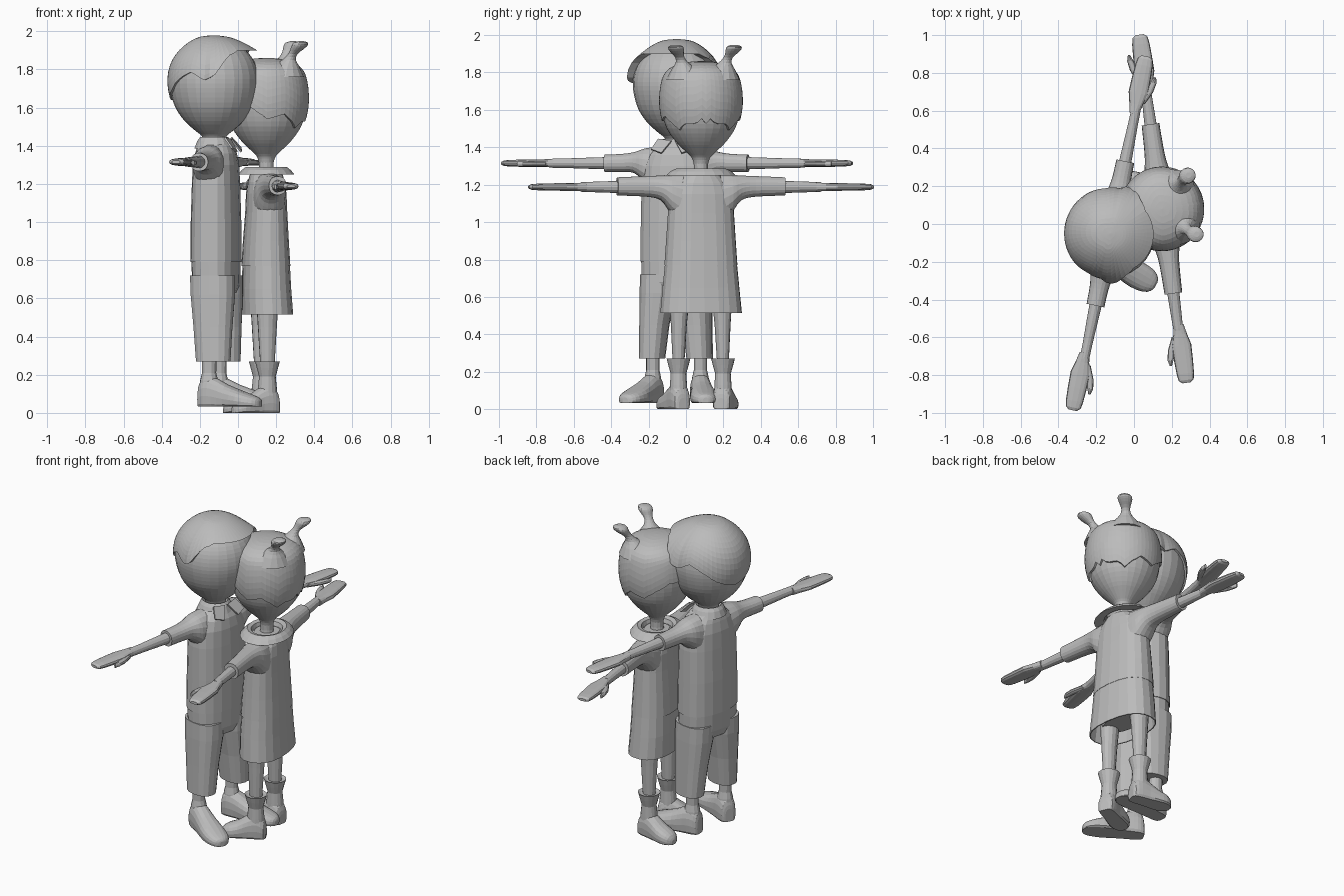
import bpy, bmesh, math
from mathutils import Matrix, Vector

if "Cube" in bpy.data.objects:
    bpy.data.objects.remove(bpy.data.objects["Cube"])

grey = bpy.data.materials.new("plain_grey")
grey.diffuse_color = (0.5, 0.5, 0.5, 1)
grey.use_nodes = True
grey.node_tree.nodes["Principled BSDF"].inputs["Base Color"].default_value = grey.diffuse_color
frame = Matrix()          # placement of the figure being built (local front is -y)


def finish(name, bm, local=None):
    bmesh.ops.recalc_face_normals(bm, faces=bm.faces)
    bm.transform(frame @ (local or Matrix()))
    me = bpy.data.meshes.new(name)
    bm.to_mesh(me)
    bm.free()
    me.materials.append(grey)
    ob = bpy.data.objects.new(name, me)
    bpy.context.collection.objects.link(ob)
    return ob


def spline(pts, n):
    """Catmull-Rom through tuples, n steps per span."""
    out = []
    for i in range(len(pts) - 1):
        p = [Vector(pts[min(max(k, 0), len(pts) - 1)]) for k in range(i - 1, i + 3)]
        for s in range(n):
            t = s / n
            out.append(0.5 * (2 * p[1] + (p[2] - p[0]) * t
                       + (2 * p[0] - 5 * p[1] + 4 * p[2] - p[3]) * t * t
                       + (3 * p[1] - p[0] - 3 * p[2] + p[3]) * t ** 3))
    return out + [Vector(pts[-1])]


def loft(name, stations, axis='z', n=20, e=1.0, cap=True, local=None, floor=None):
    """Skin rings (cx, cy, cz, half_a, half_b) square to the axis; e < 1 squares them."""
    bm = bmesh.new()
    rings = []
    for cx, cy, cz, a, b in stations:
        ring = []
        for i in range(n):
            t = 2 * math.pi * i / n
            c, s = math.cos(t), math.sin(t)
            u = a * math.copysign(abs(c) ** e, c)
            v = b * math.copysign(abs(s) ** e, s)
            d = {'z': (u, v, 0), 'x': (0, u, v), 'y': (u, 0, v)}[axis]
            p = Vector((cx, cy, cz)) + Vector(d)
            if floor is not None:
                p.z = max(p.z, floor)
            ring.append(bm.verts.new(p))
        rings.append(ring)
    for r, q in zip(rings, rings[1:]):
        for i in range(n):
            j = (i + 1) % n
            bm.faces.new((r[i], r[j], q[j], q[i]))
    if cap:
        bm.faces.new(rings[0])
        bm.faces.new(rings[-1])
    return finish(name, bm, local)


def upright(name, rows, **kw):
    """Vertical loft from (z, rx, ry, cy) rows."""
    return loft(name, [(0, cy, z, rx, ry) for z, rx, ry, cy in rows], **kw)


def hair(name, profile, line, lift, flare=0.0, n=56, k=14):
    """Shell over the head, cut off at a hairline given as (angle from front, z)."""
    dense = spline(profile, 12)[::-1]
    bm = bmesh.new()
    cols = []
    for i in range(n):
        phi = (360 * i / n + 180) % 360 - 180
        a = abs(phi)
        for (a0, z0), (a1, z1) in zip(line, line[1:]):
            if a0 <= a <= a1:
                zl = z0 + (z1 - z0) * (a - a0) / (a1 - a0)
        end = next(j for j, p in enumerate(dense) if p[0] < zl)
        push = flare * max(0, math.cos(math.radians(min(a, 90)))) ** 0.5
        col = []
        for m in range(1, k + 2):
            f = min(m / k, 1) * end
            j = min(int(f), len(dense) - 2)
            z, r = dense[j].lerp(dense[j + 1], f - j)
            r += (lift + push * (m / k) ** 2) if m <= k else -0.01
            z += lift * max(0, 1 - m / k)
            s = math.radians(phi)
            col.append(bm.verts.new((r * math.sin(s), -r * math.cos(s), z)))
        cols.append(col)
    crown = bm.verts.new((0, 0, dense[0][0] + lift))
    for c, d in zip(cols, cols[1:] + cols[:1]):
        bm.faces.new((crown, c[0], d[0]))
        for m in range(k):
            bm.faces.new((c[m], c[m + 1], d[m + 1], d[m]))
    return finish(name, bm)


def head(name, profile):
    upright(name, [(z, r, r, 0) for z, r in spline(profile, 3)], n=28)


def arm(who, s, z, start, tip):
    loft(who + "_arm", [(s * x, 0, z, w, w) for x, w in
         ((start - .05, .034), (start + .08, .03), (start + .2, .026), (tip - .28, .025))], 'x', 12)
    hand = ((.31, .026, .024), (.26, .036, .022), (.2, .052, .021), (.12, .05, .02),
            (.05, .046, .018), (.015, .04, .015), (0, .022, .008))
    loft(who + "_hand", [(s * (tip - d), .006, z, w, h) for d, w, h in hand], 'x', 14, .8)
    loft(who + "_thumb", [(s * (tip - d), y, z - .004, w, .014) for d, y, w in
         ((.25, -.02, .02), (.18, -.05, .02), (.13, -.062, .016), (.1, -.064, .006))], 'x', 10)


def sleeve(who, s, rows):
    """Rows: distance out, bottom z, top z, half depth."""
    loft(who + "_sleeve", [(s * x, 0, (lo + hi) / 2, w, (hi - lo) / 2)
         for x, lo, hi, w in spline(rows, 3)], 'x', 18, .9)


def foot(name, x, s, y, rows, z0, splay):
    """Rows: forward distance, half width, height."""
    turn = Matrix.Translation((s * x, y, 0)) @ Matrix.Rotation(math.radians(splay * s), 4, 'Z')
    loft(name, [(0, -d, z0 + h * .35, w, h * .65) for d, w, h in spline(rows, 2)], 'y', 18, .85,
         local=turn, floor=z0)


# ---------- taller figure in trousers, facing +x ----------
frame = Matrix.Translation((-.125, -.05, 0)) @ Matrix.Rotation(math.radians(78.3), 4, 'Z')
skull = [(1.41, .055), (1.45, .065), (1.48, .10), (1.53, .155), (1.6, .203), (1.68, .228),
         (1.75, .234), (1.82, .22), (1.88, .185), (1.93, .13), (1.96, .07), (1.968, .004)]
head("boy_head", skull)
hair("boy_hair", skull, [(0, 1.9), (45, 1.9), (62, 1.87), (78, 1.77), (90, 1.745), (108, 1.79),
     (125, 1.76), (150, 1.68), (180, 1.64)], .011, .05)
upright("boy_neck", [(1.36, .055, .055, 0), (1.46, .055, .055, 0)], n=14)
upright("boy_shirt", [(.79, .195, .127, -.01), (1.0, .192, .126, -.01), (1.2, .188, .12, -.01),
        (1.3, .178, .115, -.01), (1.36, .15, .105, -.01), (1.4, .105, .09, -.005),
        (1.42, .07, .075, 0)], e=.85)
upright("boy_collar", [(1.385, .11, .105, 0), (1.425, .09, .09, 0), (1.445, .075, .075, 0),
        (1.42, .058, .058, 0)], cap=False, n=16)
upright("boy_hips", [(.63, .16, .1, -.012), (.68, .188, .12, -.012), (.8, .19, .123, -.01)], e=.85)
for s in (-1, 1):
    bm = bmesh.new()      # collar flap
    bm.faces.new([bm.verts.new(p) for p in ((s * .01, -.085, 1.43), (s * .085, -.07, 1.44),
                 (s * .115, -.115, 1.385), (s * .055, -.13, 1.365))])
    flap = finish("boy_collar_flap", bm)
    flap.modifiers.new("thick", 'SOLIDIFY').thickness = .01
    sleeve("boy", s, [(.1, 1.15, 1.405, .085), (.17, 1.21, 1.395, .08), (.23, 1.262, 1.375, .06),
           (.3, 1.267, 1.365, .05), (.39, 1.267, 1.362, .048)])
    arm("boy", s, 1.315, .39, .957)
    loft("boy_trouser_leg", [(s * .13, -.022, .27, .068, .092), (s * .118, -.018, .45, .078, .104),
         (s * .101, -.014, .62, .094, .118), (s * .098, -.012, .72, .094, .12)], n=16, e=.85)
    loft("boy_ankle", [(s * .13, 0, .1, .05, .055), (s * .13, 0, .17, .045, .048),
         (s * .13, 0, .21, .036, .038), (s * .13, 0, .3, .036, .04)], n=12)
    foot("boy_shoe", .13, s, 0, [(-.055, .025, .08), (-.045, .045, .13), (-.01, .056, .16),
         (.04, .058, .15), (.11, .064, .115), (.19, .073, .085), (.26, .064, .06),
         (.295, .04, .045), (.305, .015, .03)], .033, 17)

# ---------- shorter figure in a skirt, facing -x ----------
frame = Matrix.Translation((.148, .08, 0)) @ Matrix.Rotation(math.radians(-82.3), 4, 'Z')
skull = [(1.31, .038), (1.345, .05), (1.38, .085), (1.43, .135), (1.5, .183), (1.58, .207),
         (1.66, .213), (1.74, .203), (1.79, .183), (1.825, .14), (1.845, .07), (1.85, .004)]
head("girl_head", skull)
hair("girl_hair", skull, [(0, 1.66), (45, 1.64), (62, 1.6), (85, 1.54), (108, 1.57), (135, 1.5),
     (150, 1.535), (165, 1.525), (172, 1.56), (180, 1.53)], .011)
upright("girl_neck", [(1.22, .045, .045, 0), (1.28, .038, .038, 0), (1.34, .04, .04, 0)], n=14)
upright("girl_shirt", [(.77, .197, .125, -.002), (.9, .188, .117, -.002), (1.05, .178, .107, 0),
        (1.15, .17, .103, 0), (1.21, .145, .095, 0), (1.25, .1, .085, 0), (1.265, .07, .07, 0)], e=.85)
upright("girl_collar", [(1.255, .12, .1, 0), (1.25, .186, .148, 0), (1.272, .165, .13, 0),
        (1.288, .13, .11, 0), (1.28, .1, .09, 0), (1.24, .085, .08, 0)], cap=False)
skirt = upright("girl_skirt", [(.515, .22, .132, .005), (.65, .207, .127, 0), (.79, .193, .12, 0)],
                e=.85, cap=False)
skirt.modifiers.new("thick", 'SOLIDIFY').thickness = .006
upright("girl_hips", [(.56, .15, .08, 0), (.64, .18, .1, 0)], n=16)
for s in (-1, 1):
    sleeve("girl", s, [(.1, .98, 1.262, .085), (.165, 1.05, 1.255, .08), (.215, 1.115, 1.25, .065),
           (.29, 1.135, 1.247, .053), (.452, 1.142, 1.24, .047)])
    arm("girl", s, 1.188, .44, .93)
    loft("girl_bunch", [(s * x, y, z, r, r) for x, y, z, r in
         spline(((.085, .075, 1.76, .115), (.1, .09, 1.815, .072), (.115, .105, 1.85, .036),
                 (.13, .122, 1.88, .025), (.146, .142, 1.905, .034), (.155, .155, 1.925, .042),
                 (.158, .162, 1.94, .038), (.158, .164, 1.948, .015)), 2)], n=16)
    loft("girl_leg", [(s * .115, -.01, .6, .055, .06), (s * .118, -.01, .45, .043, .05),
         (s * .12, -.01, .22, .03, .036)], n=14)
    loft("girl_boot_top", [(s * .12, -.01, z, a, b) for z, a, b in
         ((.06, .05, .055), (.13, .046, .05), (.19, .042, .044), (.235, .055, .056),
          (.27, .064, .066), (.262, .05, .05))], n=16)
    foot("girl_boot", .12, s, -.01, [(-.06, .025, .06), (-.05, .045, .11), (-.01, .053, .15),
         (.04, .054, .135), (.1, .06, .095), (.15, .06, .075), (.185, .042, .055),
         (.2, .015, .03)], 0, 17)
